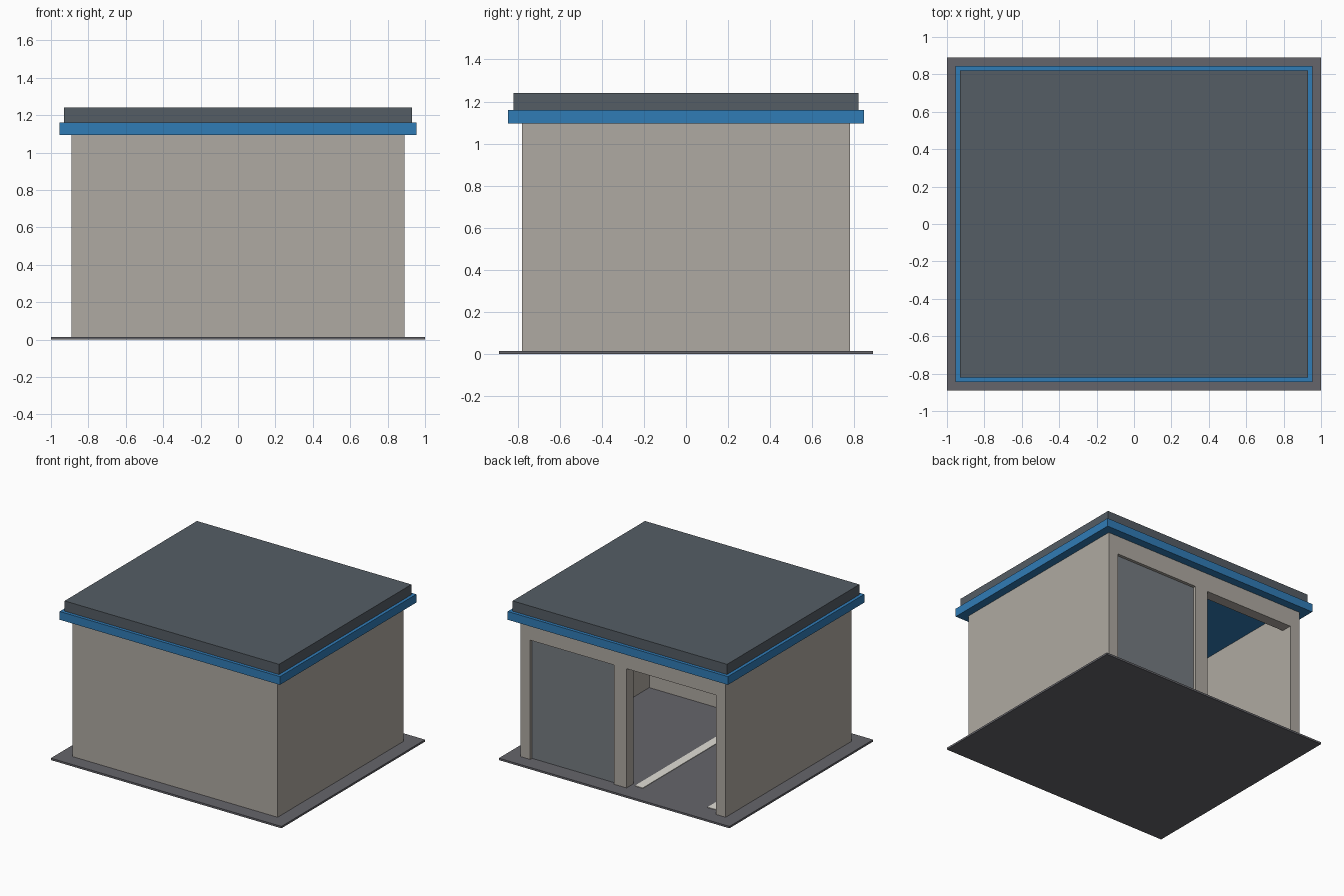
import bpy, bmesh
from mathutils import Vector

if "Cube" in bpy.data.objects:
    bpy.data.objects.remove(bpy.data.objects["Cube"])


def material(name, rgb):
    m = bpy.data.materials.new(name)
    m.diffuse_color = (*rgb, 1)
    m.use_nodes = True
    m.node_tree.nodes["Principled BSDF"].inputs["Base Color"].default_value = m.diffuse_color
    return m


PLASTER = material("plaster", (0.43, 0.40, 0.36))
BLUE = material("blue_trim", (0.03, 0.20, 0.47))
ROOF = material("roof_grey", (0.09, 0.11, 0.13))
FLOOR = material("floor_grey", (0.13, 0.13, 0.145))
DOOR = material("door_grey", (0.18, 0.20, 0.22))
PAINT = material("line_paint", (0.75, 0.73, 0.67))


def box(name, x, y, z, mat=None):
    """Box from (min, max) ranges along each axis."""
    lo, hi = (Vector(v) for v in zip(x, y, z))
    bm = bmesh.new()
    bmesh.ops.create_cube(bm, size=1)
    for v in bm.verts:
        v.co = [(a + b) / 2 + c * (b - a) for a, b, c in zip(lo, hi, v.co)]
    mesh = bpy.data.meshes.new(name)
    bm.to_mesh(mesh)
    bm.free()
    ob = bpy.data.objects.new(name, mesh)
    bpy.context.collection.objects.link(ob)
    if mat:
        mesh.materials.append(mat)
    return ob


def cut(target, cutter):
    """Subtract the cutter, then remove it."""
    mod = target.modifiers.new("cut", 'BOOLEAN')
    mod.operation = 'DIFFERENCE'
    mod.solver = 'EXACT'
    mod.object = cutter
    bpy.context.view_layer.objects.active = target
    bpy.ops.object.modifier_apply(modifier=mod.name)
    bpy.data.objects.remove(cutter)


WX, WY, T = 0.89, 0.78, 0.085      # outer half sizes and wall thickness
FLOOR_Z, EAVE, BAY_TOP = 0.015, 1.095, 0.95

# ground slab
box("ground_slab", (-1, 1), (-0.89, 0.89), (0, FLOOR_Z), FLOOR)

# walls: solid block with the room and two bay openings cut out
walls = box("walls", (-WX, WX), (-WY, WY), (FLOOR_Z, EAVE), PLASTER)
cut(walls, box("room_cutter", (-WX + T, WX - T), (-WY + T, WY - T), (-0.2, 1.4)))
for x in ((-WX + T, -0.03), (0.08, WX - T)):
    cut(walls, box("bay_cutter", x, (0.5, 1.0), (-0.2, BAY_TOP)))

# closed door in the second bay, slightly recessed
box("closed_door", (0.06, 0.85), (0.715, 0.757), (0.004, BAY_TOP + 0.01), DOOR)

# parking lines on the floor of the open bay
for side, cx in (("inner", -0.095), ("outer", -0.725)):
    box("parking_line_" + side, (cx - 0.034, cx + 0.034), (-0.65, 0.72),
        (FLOOR_Z - 0.005, FLOOR_Z + 0.004), PAINT)

# blue fascia slab and flat roof
box("fascia", (-0.955, 0.955), (-0.845, 0.845), (EAVE, 1.16), BLUE)
box("roof", (-0.93, 0.93), (-0.82, 0.82), (1.16, 1.24), ROOF)
